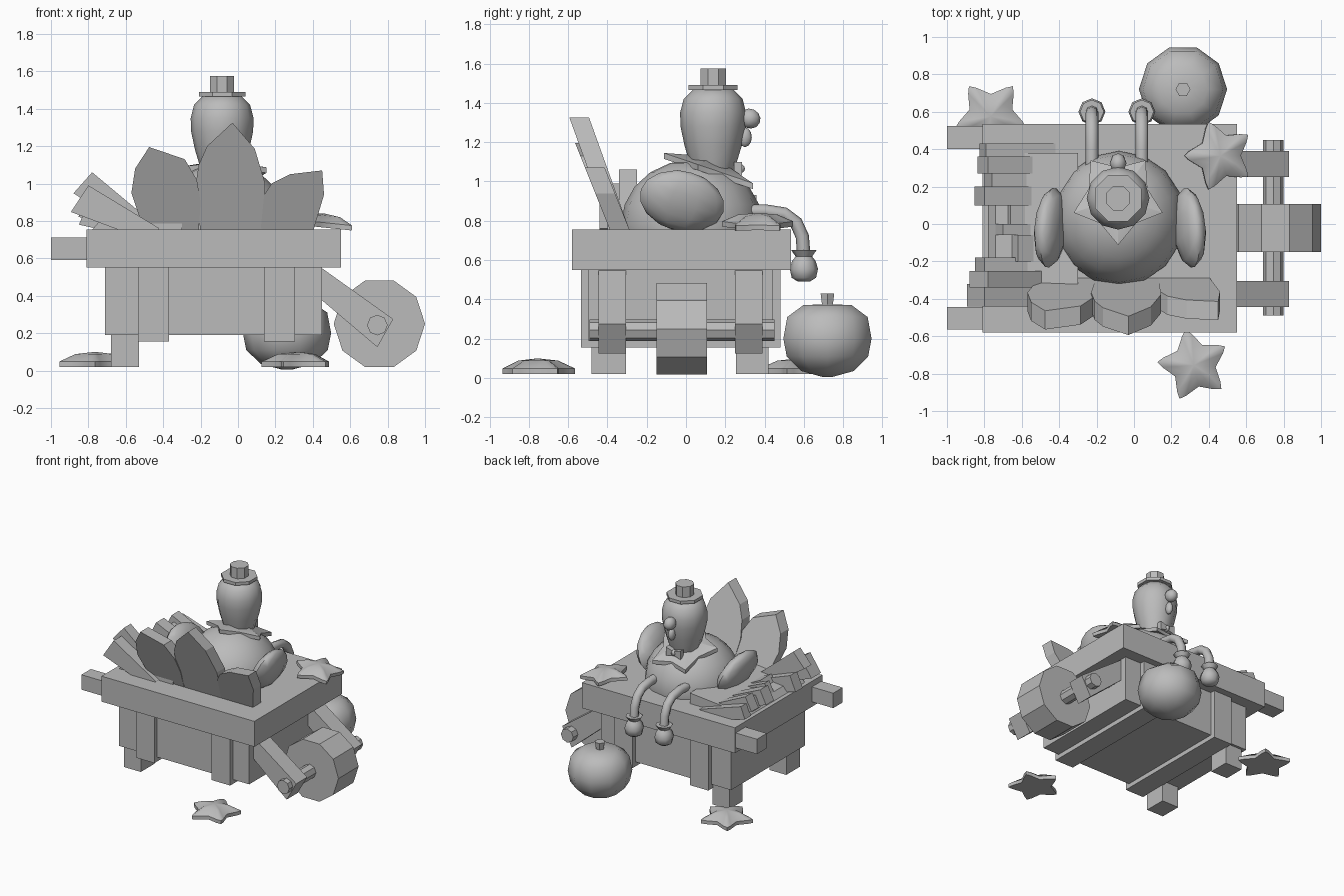
import bpy, bmesh, math
from mathutils import Vector, Matrix

old = bpy.data.objects.get("Cube")
if old:
    bpy.data.objects.remove(old, do_unlink=True)

grey = bpy.data.materials.new("plain grey")
grey.use_nodes = True
grey.diffuse_color = (0.5, 0.5, 0.5, 1)
grey.node_tree.nodes["Principled BSDF"].inputs["Base Color"].default_value = (0.5, 0.5, 0.5, 1)


def finish(name, bm, smooth=None):
    bmesh.ops.recalc_face_normals(bm, faces=bm.faces)
    me = bpy.data.meshes.new(name)
    bm.to_mesh(me)
    bm.free()
    me.materials.append(grey)
    ob = bpy.data.objects.new(name, me)
    bpy.context.collection.objects.link(ob)
    if smooth:
        bpy.ops.object.select_all(action='DESELECT')
        ob.select_set(True)
        bpy.context.view_layer.objects.active = ob
        bpy.ops.object.shade_smooth_by_angle(angle=math.radians(smooth))
    return ob


def box(name, x0, x1, y0, y1, z0, z1):
    bm = bmesh.new()
    m = Matrix.Translation(((x0 + x1) / 2, (y0 + y1) / 2, (z0 + z1) / 2)) @ \
        Matrix.Diagonal((x1 - x0, y1 - y0, z1 - z0, 1))
    bmesh.ops.create_cube(bm, size=1, matrix=m)
    return finish(name, bm)


def prism(name, pts, y0, y1, lean=0.0, z_ref=0.0):
    """Outline in x and z, extruded along y; lean shifts y with height."""
    bm = bmesh.new()
    rings = [[bm.verts.new((x, y + lean * (z - z_ref), z)) for x, z in pts] for y in (y0, y1)]
    bm.faces.new(rings[0])
    bm.faces.new(rings[1][::-1])
    n = len(pts)
    for i in range(n):
        j = (i + 1) % n
        bm.faces.new((rings[0][i], rings[1][i], rings[1][j], rings[0][j]))
    return finish(name, bm)


def lathe(name, profile, x, y, n=10, smooth=50, turn=0.0):
    """Radius and height profile turned round a vertical axis."""
    bm = bmesh.new()
    rings = []
    for r, z in profile:
        rings.append([bm.verts.new((x + r * math.cos(turn + math.tau * i / n),
                                    y + r * math.sin(turn + math.tau * i / n), z)) for i in range(n)])
    for a, b in zip(rings, rings[1:]):
        for i in range(n):
            bm.faces.new((a[i], a[(i + 1) % n], b[(i + 1) % n], b[i]))
    bm.faces.new(rings[0][::-1])
    bm.faces.new(rings[-1])
    return finish(name, bm, smooth)


def ball(name, c, r, rot=(0, 0, 0), u=12, v=8):
    bm = bmesh.new()
    m = Matrix.Translation(c)
    for a, axis in zip(rot, "XYZ"):
        m = m @ Matrix.Rotation(math.radians(a), 4, axis)
    bmesh.ops.create_uvsphere(bm, u_segments=u, v_segments=v, radius=1, matrix=m @ Matrix.Diagonal((*r, 1)))
    return finish(name, bm, 60)


def tube_y(name, x, z, r, y0, y1, n):
    return prism(name, [(x + r * math.cos(math.tau * i / n), z + r * math.sin(math.tau * i / n))
                        for i in range(n)], y0, y1)


def star(name, c, r, turn, h, tilt=0.0):
    """Domed five-pointed leaf with a flat underside."""
    bm = bmesh.new()
    rings = []
    for s, z in ((1.0, 0), (1.0, 0.35), (0.55, 0.85)):
        ring = []
        for i in range(20):
            k = (1.0, 0.86, 0.6, 0.86)[i % 4]
            a = math.radians(turn) + math.tau * (i + (0, 0.35, 0, -0.35)[i % 4]) / 20
            a -= math.tau / 20 * ((0, 0.85, 0, -0.85)[i % 4])
            ring.append(bm.verts.new((r * k * s * math.cos(a), r * k * s * math.sin(a), h * z)))
        rings.append(ring)
    for a, b in zip(rings, rings[1:]):
        for i in range(20):
            bm.faces.new((a[i], a[(i + 1) % 20], b[(i + 1) % 20], b[i]))
    top = bm.verts.new((0, 0, h))
    low = bm.verts.new((0, 0, 0))
    for i in range(20):
        bm.faces.new((rings[-1][i], rings[-1][(i + 1) % 20], top))
        bm.faces.new((rings[0][(i + 1) % 20], rings[0][i], low))
    bmesh.ops.transform(bm, verts=bm.verts,
                        matrix=Matrix.Translation(c) @ Matrix.Rotation(math.radians(tilt), 4, 'Y'))
    return finish(name, bm, 50)


# Cart
box("cart_body", -0.71, 0.45, -0.50, 0.44, 0.19, 0.60)
box("cart_rim", -0.81, 0.552, -0.58, 0.535, 0.55, 0.755)
for side, x in (("right", -0.535), ("left", 0.14)):
    box(side + "_cart_band", x, x + 0.165, -0.535, 0.48, 0.155, 0.56)
for end, (h0, h1), (l0, l1), (a0, a1) in (
        ("front", (-0.565, -0.445), (-0.48, -0.305), (-0.445, -0.305)),
        ("back", (0.40, 0.525), (0.255, 0.42), (0.25, 0.39))):
    box(end + "_handle", -1.0, -0.78, h0, h1, 0.59, 0.71)
    box(end + "_leg", -0.68, -0.53, l0, l1, 0.02, 0.22)
    prism(end + "_wheel_arm", [(0.42, 0.55), (0.445, 0.55), (0.83, 0.275), (0.745, 0.125), (0.42, 0.40)], a0, a1)
tube_y("wheel", 0.756, 0.25, 0.244, -0.15, 0.107, 10)
tube_y("axle", 0.745, 0.243, 0.055, -0.49, 0.45, 8)

# Straw sheaves: slanted strips with uneven ends
straw = [(-0.44, -0.32, -0.80, 0.99, 0.17), (-0.34, -0.25, -0.78, 1.06, 0.15), (-0.27, -0.18, -0.80, 0.90, 0.13),
         (-0.20, -0.06, -0.62, 0.86, 0.10), (-0.06, 0.0, -0.70, 0.88, 0.10), (0.0, 0.12, -0.66, 0.84, 0.09),
         (0.10, 0.20, -0.80, 0.93, 0.12), (0.19, 0.28, -0.76, 0.88, 0.10), (0.27, 0.36, -0.78, 0.93, 0.12),
         (0.35, 0.43, -0.79, 0.88, 0.10)]
for i, (y0, y1, tx, tz, t) in enumerate(straw):
    d = Vector((tx + 0.42, tz - 0.74)).normalized()
    n = Vector((d.y, -d.x)) * t
    n = n if n.y < 0 else -n
    prism("straw_%d" % i, [(-0.42, 0.76), (tx, tz), (tx + n.x, max(tz + n.y, 0.76)), (-0.50, 0.70)], y0, y1)
prism("straw_bed", [(-0.79, 0.74), (-0.74, 0.80), (-0.3, 0.84), (-0.3, 0.74)], -0.40, 0.38)

# Bird body, wings and tail
ball("body", (-0.08, 0.03, 0.78), (0.35, 0.36, 0.33), u=16, v=10)
for side, s in (("left", 1), ("right", -1)):
    ball(side + "_wing", (-0.075 + s * 0.37, -0.02, 0.90), (0.075, 0.22, 0.16), (-18, s * 18, s * 8), 10, 8)
tail = {
    "right_tail_feather": [(-0.5, 0.74), (-0.57, 0.95), (-0.55, 1.08), (-0.475, 1.195), (-0.285, 1.13),
                           (-0.22, 1.02), (-0.20, 0.90), (-0.21, 0.74)],
    "middle_tail_feather": [(-0.2, 0.74), (-0.23, 0.97), (-0.21, 1.1), (-0.165, 1.2), (-0.03, 1.325),
                            (0.09, 1.185), (0.145, 1.0), (0.13, 0.74)],
    "left_tail_feather": [(0.12, 0.74), (0.14, 0.94), (0.18, 1.0), (0.28, 1.05), (0.45, 1.07),
                          (0.46, 0.94), (0.40, 0.74)]}
for name, pts in tail.items():
    lean = -0.36 if "middle" in name else -0.40
    prism(name, pts, -0.39, -0.29, lean, 0.76)

# Head, hat and face
HX, HY = -0.085, 0.138
lathe("head", [(0.09, 1.0), (0.115, 1.08), (0.145, 1.18), (0.166, 1.28), (0.168, 1.35),
               (0.15, 1.42), (0.10, 1.47)], HX, HY, 12)
lathe("hat_brim", [(0.135, 1.465), (0.135, 1.49)], HX, HY, 8, None, math.pi / 8)
lathe("hat_crown", [(0.07, 1.48), (0.07, 1.575)], HX, HY, 8, None, math.pi / 8)
ball("beak", (HX, 0.325, 1.32), (0.045, 0.055, 0.05), (-25, 0, 0), 8, 6)
ball("wattle", (HX, 0.30, 1.225), (0.025, 0.035, 0.05), (0, 0, 0), 8, 6)
for s, side in ((1, "left"), (-1, "right")):
    prism(side + "_bow_loop", [(HX, 1.05), (HX + s * 0.065, 1.03), (HX + s * 0.065, 1.10), (HX, 1.08)], 0.245, 0.285)
ball("bow_knot", (HX, 0.27, 1.065), (0.02, 0.03, 0.025), (0, 0, 0), 8, 6)

# Pointed collar, sloping down toward the chest
bm = bmesh.new()
rings = []
for z, k in ((-0.03, 1.0), (0.0, 1.0), (0.04, 0.4)):
    ring = []
    for i in range(10):
        a = math.radians(-90 + 36 * i)
        r = (0.25 if i % 2 == 0 else 0.165) * k
        y = r * math.sin(a)
        ring.append(bm.verts.new((HX + r * math.cos(a), HY + y, 1.06 + z - 0.34 * y)))
    rings.append(ring)
for a, b in zip(rings, rings[1:]):
    for i in range(10):
        bm.faces.new((a[i], a[(i + 1) % 10], b[(i + 1) % 10], b[i]))
bm.faces.new(rings[0][::-1])
bm.faces.new(rings[-1])
finish("collar", bm, 30)

# Dangling legs and feet
path = [(0.22, 0.85), (0.40, 0.85), (0.50, 0.835), (0.56, 0.79), (0.592, 0.72), (0.60, 0.62)]
for side, x in (("right", -0.225), ("left", 0.042)):
    bm = bmesh.new()
    rings = []
    for i, (y, z) in enumerate(path):
        p, q = path[max(i - 1, 0)], path[min(i + 1, len(path) - 1)]
        d = Vector((0, q[0] - p[0], q[1] - p[1])).normalized()
        up = Vector((0, -d.z, d.y))
        rings.append([bm.verts.new(Vector((x, y, z)) + 0.034 * (
            Vector((1, 0, 0)) * math.cos(math.tau * k / 8) + up * math.sin(math.tau * k / 8))) for k in range(8)])
    for a, b in zip(rings, rings[1:]):
        for k in range(8):
            bm.faces.new((a[k], a[(k + 1) % 8], b[(k + 1) % 8], b[k]))
    bm.faces.new(rings[0])
    bm.faces.new(rings[-1])
    finish(side + "_bird_leg", bm, 60)
    lathe(side + "_foot", [(0.03, 0.49), (0.062, 0.51), (0.072, 0.555), (0.06, 0.595), (0.042, 0.618),
                           (0.064, 0.65)], x, 0.60, 8)

# Pumpkin and fallen leaves
lathe("pumpkin", [(0.03, 0.006), (0.14, 0.035), (0.218, 0.11), (0.236, 0.2), (0.215, 0.31),
                  (0.13, 0.37), (0.03, 0.375)], 0.262, 0.72, 10)
lathe("pumpkin_stem", [(0.03, 0.36), (0.04, 0.43)], 0.262, 0.72, 6, None)
star("back_leaf", (-0.765, 0.575, 0.02), 0.2, 54, 0.08)
star("front_leaf", (0.32, -0.755, 0.02), 0.195, 31, 0.08)
star("rim_leaf", (0.455, 0.365, 0.765), 0.19, 36, 0.075, 6)
